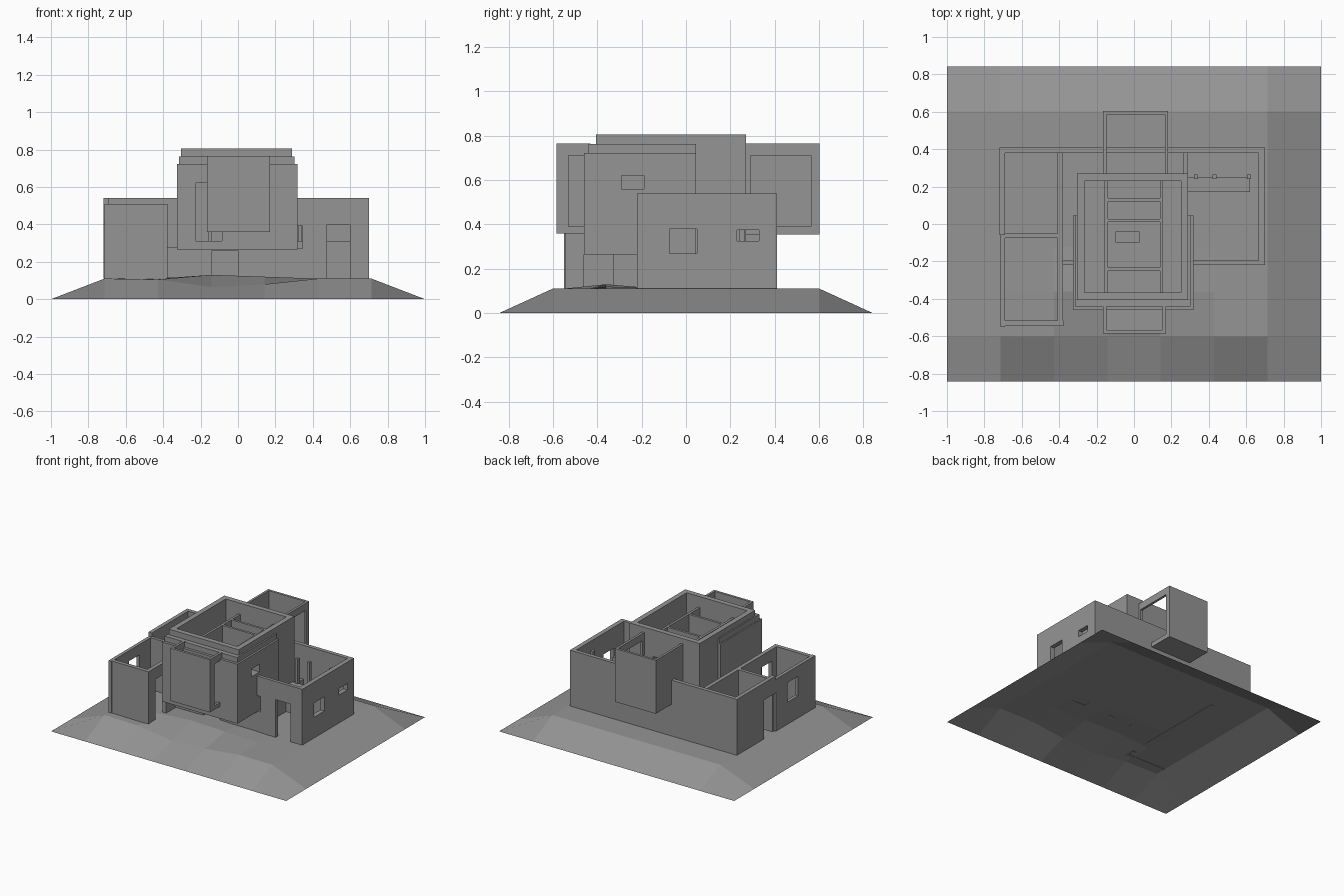
import bpy, bmesh

G, H = 0.1105, 0.54   # ground level and top of the lower walls
GREY = bpy.data.materials.new("dark_grey")
GREY.diffuse_color = (0.3, 0.3, 0.3, 1)


def add(name, bm):
    me = bpy.data.meshes.new(name)
    bm.to_mesh(me)
    bm.free()
    me.materials.append(GREY)
    ob = bpy.data.objects.new(name, me)
    bpy.context.collection.objects.link(ob)
    return ob


def box(name, x0, x1, y0, y1, z0, z1):
    bm = bmesh.new()
    bmesh.ops.create_cube(bm, size=1)
    for v in bm.verts:
        v.co.x = x1 if v.co.x > 0 else x0
        v.co.y = y1 if v.co.y > 0 else y0
        v.co.z = z1 if v.co.z > 0 else z0
    return add(name, bm)


def wall(name, dims, *holes):
    """Box with box-shaped openings cut and applied."""
    ob = box(name, *dims)
    for h in holes:
        c = box("cutter", *h)
        c.hide_render = True
        m = ob.modifiers.new("opening", 'BOOLEAN')
        m.operation, m.solver, m.object = 'DIFFERENCE', 'EXACT', c
        dg = bpy.context.evaluated_depsgraph_get()
        me = bpy.data.meshes.new_from_object(ob.evaluated_get(dg))
        ob.modifiers.clear()
        ob.data = me
        bpy.data.objects.remove(c)
    return ob


def tub(name, x0, x1, y0, y1, z0, z1, t, floor, *holes):
    """Open-topped room: four walls and a floor slab."""
    return wall(name, (x0, x1, y0, y1, z0, z1),
                (x0 + t, x1 - t, y0 + t, y1 - t, z0 + floor, z1 + 1), *holes)


# Faceted mound: a 7 x 7 sheet with sloping rim and a dip at the front
bm = bmesh.new()
dip = {(3, 1): 0.065, (4, 1): 0.08, (2, 1): 0.105, (3, 2): 0.13, (4, 2): 0.12}
grid = [[bm.verts.new((-1 + i * 2 / 7, -0.843 + j * 1.686 / 7,
                       0 if i in (0, 7) or j in (0, 7) else dip.get((i, j), 0.11)))
         for j in range(8)] for i in range(8)]
for i in range(7):
    for j in range(7):
        bm.faces.new((grid[i][j], grid[i + 1][j], grid[i + 1][j + 1], grid[i][j + 1]))
add("mound", bm)

# Long back wall
box("back_wall", -0.72, 0.70, 0.38, 0.41, G, H)

# Left wing, with a slightly lower front room
wall("left_outer_wall", (-0.72, -0.69, -0.06, 0.385, G, H),
     (-0.8, -0.6, -0.07, 0.08, 0, 0.41))
wall("left_room_outer_wall", (-0.715, -0.69, -0.55, -0.06, G, 0.51),
     (-0.8, -0.6, -0.34, -0.21, 0.28, 0.43), (-0.8, -0.6, -0.07, 0.08, 0, 0.41))
box("left_front_wall", -0.712, -0.378, -0.545, -0.515, 0.106, 0.51)
wall("left_inner_wall", (-0.41, -0.38, -0.53, 0.385, 0.108, 0.51),
     (-0.5, -0.3, -0.46, -0.33, 0, 0.42))
box("left_partition", -0.70, -0.40, -0.075, -0.05, G, 0.51)

# Right wing
wall("right_outer_wall", (0.665, 0.70, -0.22, 0.385, G, H),
     (0.6, 0.8, -0.075, 0.05, 0.27, 0.38), (0.6, 0.8, 0.23, 0.33, 0.325, 0.375))
wall("right_front_wall", (0.28, 0.67, -0.22, -0.195, G, H),
     (0.475, 0.60, -0.3, -0.1, 0, 0.40), (0.305, 0.345, -0.3, -0.1, 0.27, 0.39))

# Bench and posts along the back of the right wing
box("bench", 0.29, 0.62, 0.17, 0.25, G, 0.31)
for x in (0.32, 0.42, 0.605):
    box("bench_post", x, x + 0.02, 0.24, 0.265, G, 0.50)

# Recessed ground floor below the tower
wall("hall_front_wall", (-0.385, 0.29, -0.22, -0.195, 0.115, 0.28),
     (-0.14, 0.0, -0.3, -0.1, 0, 0.26))
box("hall_right_wall", 0.265, 0.29, -0.21, 0.385, G, 0.28)

# Tower: main shell and two stepped outer skins
front_win = (-0.225, -0.085, -0.6, -0.3, 0.31, 0.62)
side_win = (0.2, 0.4, -0.29, -0.19, 0.56, 0.62)
tub("tower_shell", -0.305, 0.29, -0.405, 0.27, 0.265, 0.805, 0.04, 0.02,
    front_win, side_win, (-0.09, 0.09, 0.2, 0.3, 0.37, 0.6))
for name, x0, x1, y0, top in (("tower_middle_skin", -0.315, 0.302, -0.44, 0.762),
                              ("tower_outer_skin", -0.325, 0.317, -0.46, 0.722)):
    wall(name, (x0, x1, y0, 0.045, 0.265, top),
         (-0.30, 0.285, -0.40, 1, 0.275, 1), front_win, side_win)

# Inner partitions of the tower
for x in (-0.158, 0.138):
    wall("tower_long_partition", (x, x + 0.018, -0.37, 0.235, 0.28, 0.72),
         (x - 0.1, x + 0.1, -0.18, -0.04, 0.2, 0.6))
for y in (-0.25, 0.01, 0.12):
    box("tower_cross_partition", -0.145, 0.142, y, y + 0.018, 0.28, 0.72)
box("tower_table", -0.10, 0.03, -0.10, -0.04, 0.36, 0.38)
box("tower_table_leg", -0.05, -0.02, -0.08, -0.06, 0.28, 0.365)

# Overhanging bays, each open on the right side
tub("front_bay", -0.165, 0.17, -0.585, -0.43, 0.36, 0.765, 0.018, 0.02,
    (0.1, 0.3, -0.53, -0.46, 0.39, 0.71), (-0.147, 0.152, -0.5, -0.3, 0.38, 1))
tub("back_bay", -0.165, 0.183, 0.26, 0.603, 0.355, 0.765, 0.018, 0.02,
    (0.1, 0.3, 0.29, 0.565, 0.39, 0.71), (-0.147, 0.165, 0.2, 0.4, 0.375, 1))
